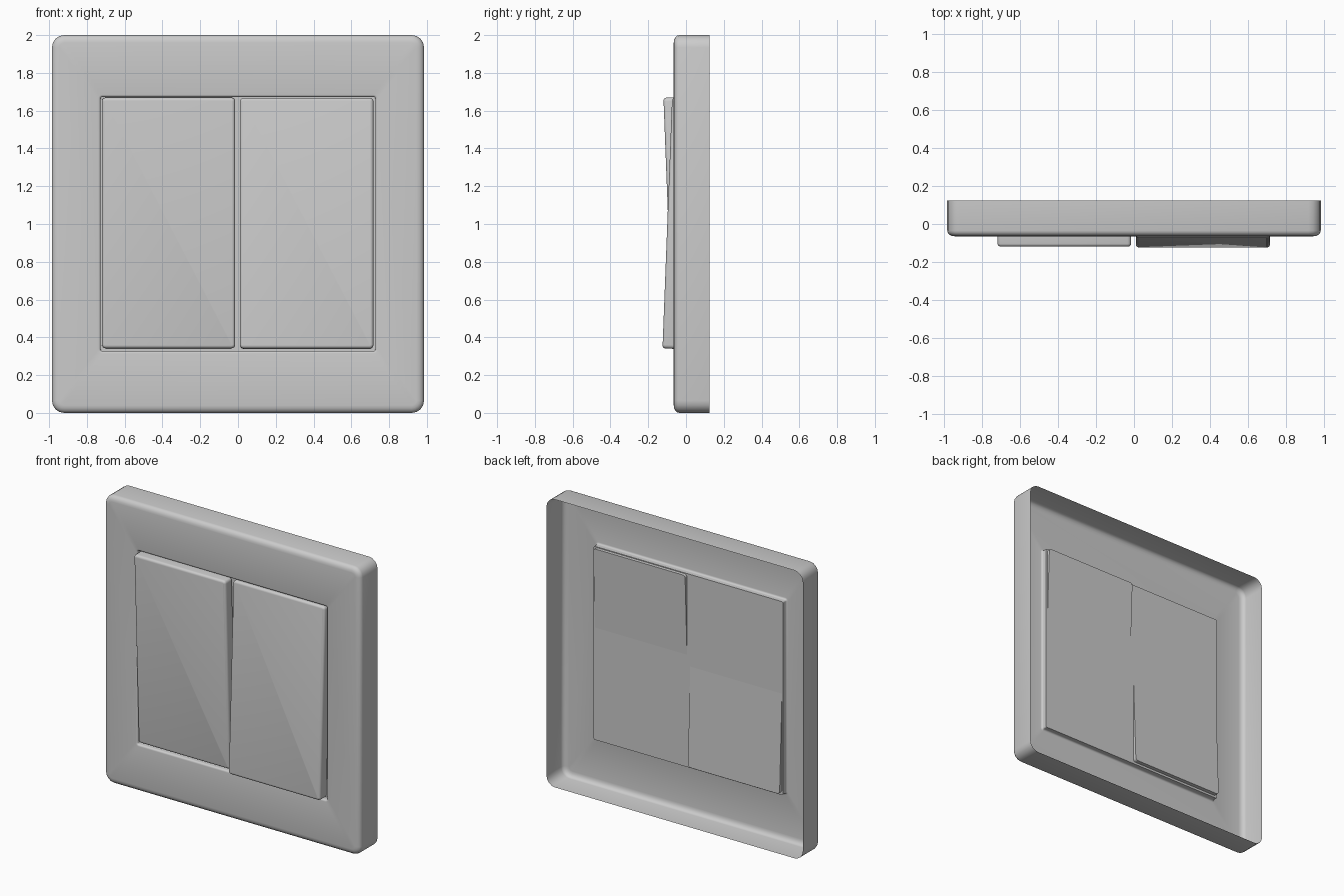
import bpy, bmesh, math
from mathutils import Matrix

if "Cube" in bpy.data.objects:
    bpy.data.objects.remove(bpy.data.objects["Cube"])


def ring(bm, hw, hh, r, y, seg=4):
    """Rounded rectangle of vertices in the XZ plane at depth y."""
    verts = []
    for i, (sx, sz) in enumerate([(1, 1), (-1, 1), (-1, -1), (1, -1)]):
        for k in range(seg + 1):
            a = math.radians(90 * i + 90 * k / seg)
            verts.append(bm.verts.new((sx * (hw - r) + r * math.cos(a), y,
                                       sz * (hh - r) + r * math.sin(a))))
    return verts


def loft(name, sections, matrix, cap_start, cap_end):
    """Skin a list of (half width, half height, corner radius, y) sections."""
    bm = bmesh.new()
    rings = [ring(bm, *s) for s in sections]
    for a, b in zip(rings, rings[1:]):
        for i in range(len(a)):
            j = (i + 1) % len(a)
            bm.faces.new((a[i], a[j], b[j], b[i]))
    if cap_start:
        bm.faces.new(rings[0])
    if cap_end:
        bm.faces.new(rings[-1])
    bmesh.ops.transform(bm, matrix=matrix, verts=bm.verts)
    bmesh.ops.recalc_face_normals(bm, faces=bm.faces)
    mesh = bpy.data.meshes.new(name)
    bm.to_mesh(mesh)
    bm.free()
    obj = bpy.data.objects.new(name, mesh)
    bpy.context.collection.objects.link(obj)
    bpy.context.view_layer.objects.active = obj
    obj.select_set(True)
    bpy.ops.object.shade_smooth_by_angle(angle=math.radians(35))
    obj.select_set(False)
    return obj


def fillet(hw, hh, r, y, in_plane, depth, n=4, opening=False):
    """Quarter-round edge; opening=True rolls from the face into a pocket."""
    out = []
    for k in range(n + 1):
        a = math.pi / 2 * k / n
        if opening:
            d, dy = in_plane * math.sin(a), depth * (1 - math.cos(a))
        else:
            d, dy = in_plane * (1 - math.cos(a)), depth * (1 - math.sin(a))
        out.append((hw - d, hh - d, max(r - d, 0.004), y + dy))
    return out


FRONT, BACK, FLOOR = -0.065, 0.125, -0.025

# Frame: thin shell open at the back, with a shallow pocket for the rockers
frame = [(0.985, 1.0, 0.065, BACK)]
frame += fillet(0.985, 1.0, 0.065, FRONT, 0.04, 0.03)
frame += fillet(0.74, 0.685, 0.022, FRONT, 0.013, 0.013, opening=True)
frame += [(0.727, 0.672, 0.009, FLOOR)]
loft("switch_frame", frame, Matrix.Translation((0, 0, 1.0025 - 0.0025)), False, True)

# Rockers: two solid keys tilted in opposite directions
for name, x0, x1, y, tilt in [("left_rocker", -0.72, -0.015, -0.094, 2.2),
                              ("right_rocker", 0.01, 0.717, -0.099, -2.2)]:
    hw, hh = (x1 - x0) / 2, 0.664
    key = [(hw, hh, 0.02, 0.07)] + fillet(hw, hh, 0.02, 0.0, 0.016, 0.016)
    place = (Matrix.Translation(((x0 + x1) / 2, y, 1.005))
             @ Matrix.Rotation(math.radians(tilt), 4, 'X'))
    loft(name, key, place, True, True)
